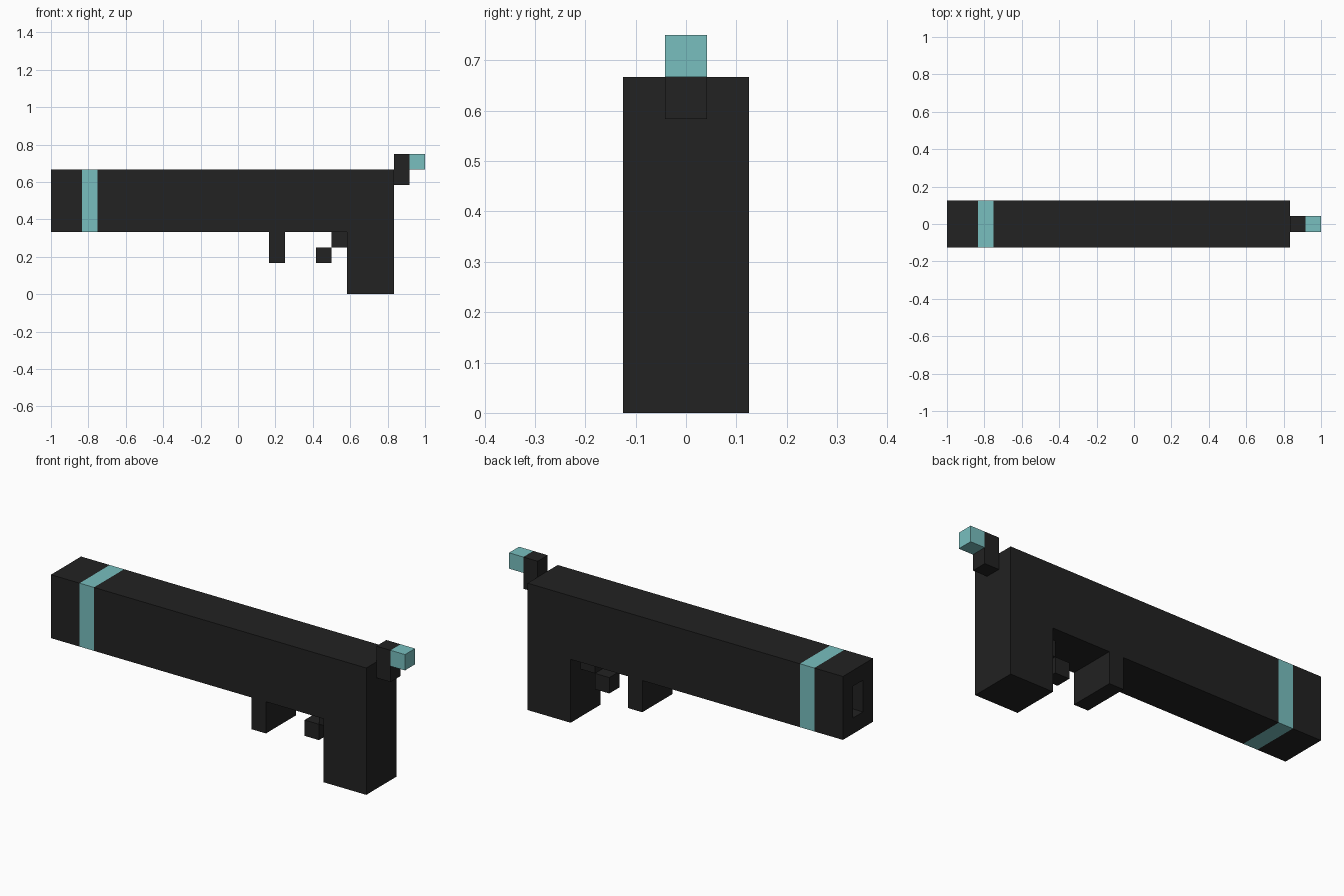
import bpy
import bmesh
from mathutils import Vector

cube = bpy.data.objects.get("Cube")
if cube:
    bpy.data.objects.remove(cube, do_unlink=True)

U = 1 / 12  # block size; all parts snap to it


def material(name, rgb):
    m = bpy.data.materials.new(name)
    m.use_nodes = True
    col = (*rgb, 1)
    m.diffuse_color = col
    m.node_tree.nodes["Principled BSDF"].inputs["Base Color"].default_value = col
    return m


BLACK = material("matte black", (0.016, 0.016, 0.016))
TEAL = material("pale teal", (0.188, 0.52, 0.52))


def box_mesh(x0, x1, z0, z1, width):
    """Box in block units, centred on y = 0."""
    bm = bmesh.new()
    bmesh.ops.create_cube(bm, size=1)
    bmesh.ops.scale(bm, verts=bm.verts, vec=Vector((x1 - x0, width, z1 - z0)) * U)
    bmesh.ops.translate(bm, verts=bm.verts, vec=Vector(((x0 + x1) / 2, 0, (z0 + z1) / 2)) * U)
    return bm


def finish(bm, name, *mats):
    me = bpy.data.meshes.new(name)
    bm.to_mesh(me)
    bm.free()
    for m in mats:
        me.materials.append(m)
    ob = bpy.data.objects.new(name, me)
    bpy.context.collection.objects.link(ob)
    return ob


# Barrel with a painted band near the muzzle
bm = box_mesh(-12, 10, 4, 8, 3)
for x in (-10, -9):
    bmesh.ops.bisect_plane(bm, geom=bm.verts[:] + bm.edges[:] + bm.faces[:],
                           plane_co=(x * U, 0, 0), plane_no=(1, 0, 0))
for f in bm.faces:
    f.material_index = int(-10 < f.calc_center_median().x / U < -9)

# Bore sunk into the muzzle face
bm.normal_update()
muzzle = min(bm.faces, key=lambda f: f.calc_center_median().x)
bmesh.ops.inset_individual(bm, faces=[muzzle], thickness=U, use_even_offset=True)
bmesh.ops.inset_individual(bm, faces=[muzzle], thickness=0, depth=-2 * U)
finish(bm, "barrel", BLACK, TEAL)

# Remaining blocks: x range, z range, width, colour
parts = {
    "grip": (7, 10, 0, 4, 3, BLACK),
    "front_guard": (2, 3, 2, 4, 3, BLACK),
    "trigger_base": (6, 7, 3, 4, 1, BLACK),
    "trigger_tip": (5, 6, 2, 3, 1, BLACK),
    "hammer": (10, 11, 7, 9, 1, BLACK),
    "hammer_tip": (11, 12, 8, 9, 1, TEAL),
}
for name, (x0, x1, z0, z1, width, mat) in parts.items():
    finish(box_mesh(x0, x1, z0, z1, width), name, mat)
